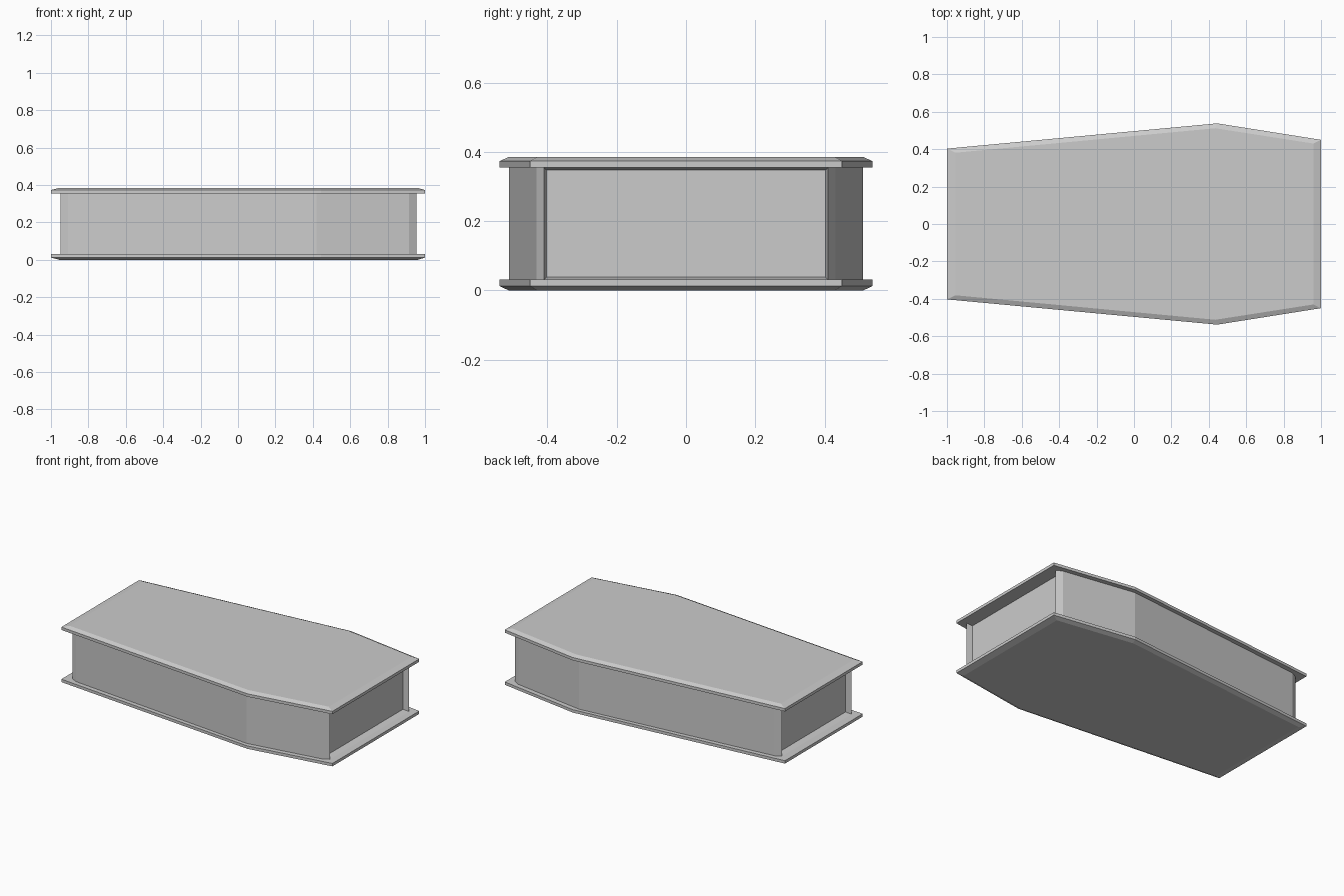
import bpy
import bmesh

cube = bpy.data.objects.get("Cube")
if cube:
    bpy.data.objects.remove(cube, do_unlink=True)

# Single plain grey
grey = bpy.data.materials.new("stone_grey")
grey.use_nodes = True
colour = (0.6, 0.6, 0.6, 1)
grey.diffuse_color = colour
grey.node_tree.nodes["Principled BSDF"].inputs["Base Color"].default_value = colour


def loft(name, rings, recess=None):
    """Stack half outlines, mirrored across y, at given heights and cap them."""
    bm = bmesh.new()
    loops = []
    for half, z in rings:
        outline = [(x, -y) for x, y in half] + [(x, y) for x, y in reversed(half)]
        loops.append([bm.verts.new((x, y, z)) for x, y in outline])
    n = len(loops[0])
    for low, high in zip(loops, loops[1:]):
        for i in range(n):
            j = (i + 1) % n
            bm.faces.new((low[i], low[j], high[j], high[i]))
    bm.faces.new(list(reversed(loops[0])))
    bm.faces.new(loops[-1])
    bmesh.ops.recalc_face_normals(bm, faces=bm.faces[:])
    if recess:
        # Sink the two end faces between the side walls
        ends = [f for f in bm.faces if abs(f.normal.x) > 0.99]
        rim, depth = recess
        bmesh.ops.inset_individual(bm, faces=ends, thickness=rim, depth=-depth,
                                   use_even_offset=True)
    mesh = bpy.data.meshes.new(name)
    bm.to_mesh(mesh)
    bm.free()
    mesh.materials.append(grey)
    obj = bpy.data.objects.new(name, mesh)
    bpy.context.collection.objects.link(obj)
    return obj


# Tapered outlines: plate rim, chamfered plate face, and body with cut corners
rim = [(-1, 0.403), (0.445, 0.538), (1, 0.45)]
face = [(-0.955, 0.381), (0.435, 0.512), (0.96, 0.43)]
walls = [(-0.95, 0.36), (-0.91, 0.381), (0.42, 0.511), (0.915, 0.432), (0.955, 0.41)]

loft("base_plate", [(face, 0), (rim, 0.012), (rim, 0.031)])
loft("body", [(walls, 0.031), (walls, 0.354)], recess=(0.007, 0.04))
loft("lid_plate", [(rim, 0.354), (rim, 0.373), (face, 0.385)])
